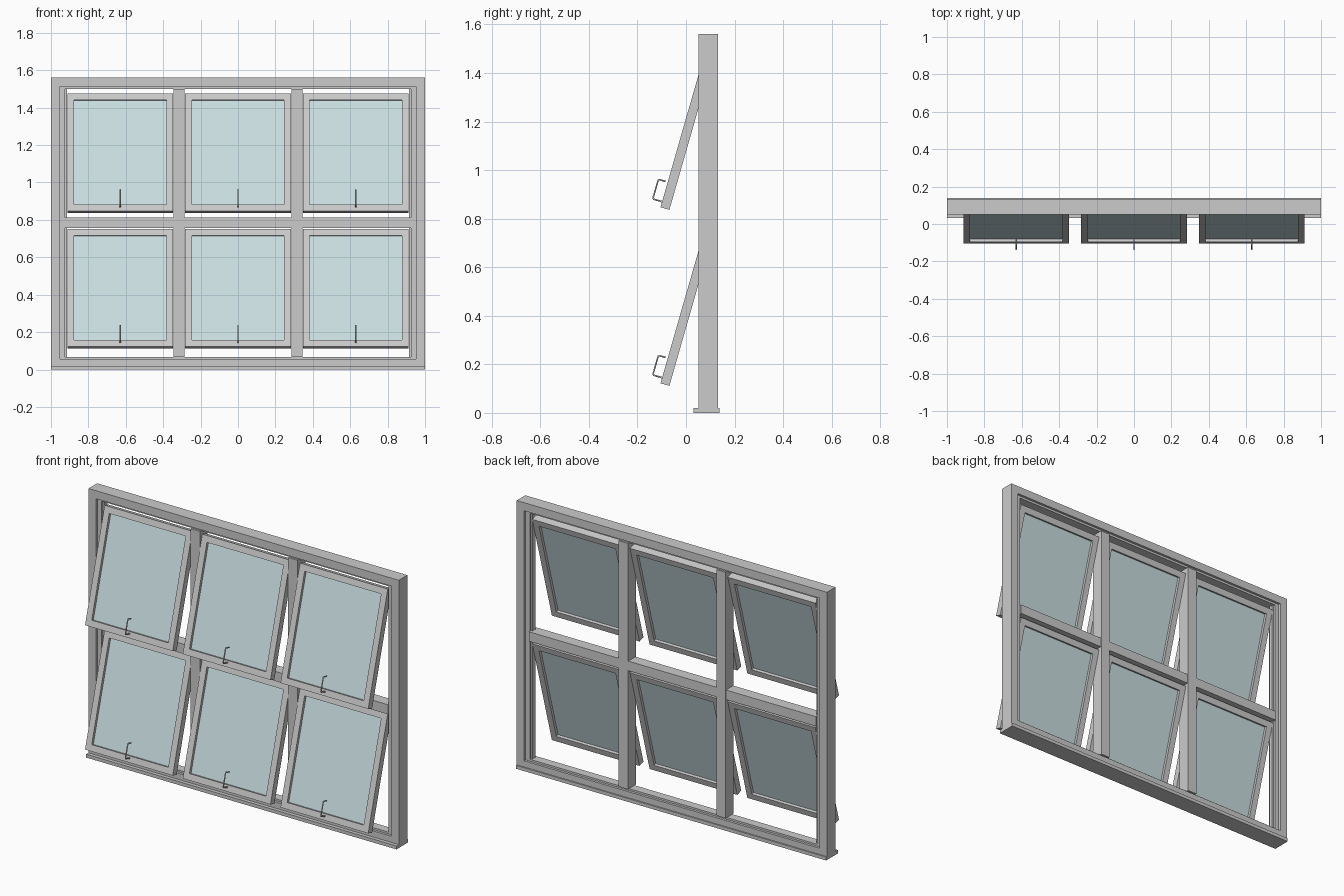
import bpy, bmesh, math
from mathutils import Matrix, Vector

if "Cube" in bpy.data.objects:
    bpy.data.objects.remove(bpy.data.objects["Cube"])

TILT = Matrix.Rotation(math.radians(-16), 4, 'X')
W, L, T = 0.565, 0.655, 0.038      # sash width, length, thickness
STILE = 0.036


def boxes(name, spans, mat=None, matrix=None):
    """One object made of boxes given as (x0, x1, y0, y1, z0, z1)."""
    bm = bmesh.new()
    for x0, x1, y0, y1, z0, z1 in spans:
        m = Matrix.Translation(((x0 + x1) / 2, (y0 + y1) / 2, (z0 + z1) / 2))
        m = m @ Matrix.Diagonal((x1 - x0, y1 - y0, z1 - z0, 1))
        bmesh.ops.create_cube(bm, size=1, matrix=m)
    me = bpy.data.meshes.new(name)
    bm.to_mesh(me)
    bm.free()
    ob = bpy.data.objects.new(name, me)
    bpy.context.collection.objects.link(ob)
    if mat:
        me.materials.append(mat)
    if matrix:
        ob.matrix_world = matrix
    return ob


glass = bpy.data.materials.new("glass")
glass.diffuse_color = (0.6, 0.74, 0.77, 1)
glass.use_nodes = True
glass.node_tree.nodes["Principled BSDF"].inputs["Base Color"].default_value = glass.diffuse_color

# Sill and outer frame
boxes("sill", [(-1, 1, 0.031, 0.138, 0, 0.02)])
for s, side in ((-1, "left"), (1, "right")):
    def span(a, b, *rest):
        return (min(s * a, s * b), max(s * a, s * b), *rest)
    boxes(side + "_jamb", [span(0.952, 1, 0.052, 0.131, 0.02, 1.56)])
    boxes(side + "_jamb_stop", [span(0.925, 0.952, 0.066, 0.117, 0.056, 1.513),
                                span(0.915, 0.925, 0.08, 0.105, 0.067, 1.50)])
boxes("head", [(-0.952, 0.952, 0.052, 0.131, 1.513, 1.56)])
boxes("head_stop", [(-0.925, 0.925, 0.066, 0.117, 1.50, 1.513)])
boxes("bottom_rail", [(-0.952, 0.952, 0.052, 0.131, 0.02, 0.056)])
boxes("bottom_stop", [(-0.925, 0.925, 0.066, 0.117, 0.056, 0.067)])

# Mullions and transoms
for x in (-0.315, 0.315):
    boxes("mullion", [(x - 0.03, x + 0.03, 0.055, 0.128, 0.067, 1.50)])
for x0, x1 in ((-0.925, -0.345), (-0.285, 0.285), (0.345, 0.925)):
    boxes("transom", [(x0, x1, 0.058, 0.125, 0.757, 0.813)])


def handle(matrix):
    cu = bpy.data.curves.new("handle", 'CURVE')
    cu.dimensions = '3D'
    cu.bevel_depth = 0.004
    cu.bevel_resolution = 1
    cu.use_fill_caps = True
    pts = [(0, 0.0), (0.0, -0.036), (0.004, -0.04),
           (0.08, -0.04), (0.084, -0.036), (0.084, -0.009)]
    sp = cu.splines.new('POLY')
    sp.points.add(len(pts) - 1)
    for p, (u, y) in zip(sp.points, pts):
        p.co = (0, y, 0.024 + u, 1)
    ob = bpy.data.objects.new("handle", cu)
    bpy.context.collection.objects.link(ob)
    ob.matrix_world = matrix


# Six tilted sashes, placed by their lower front edge
h = W / 2
for z in (0.122, 0.847):
    for x in (-0.63, 0, 0.63):
        m = Matrix.Translation(Vector((x, -0.105, z))) @ TILT
        boxes("sash_frame", [(-h, -h + STILE, 0, T, 0, L),
                             (h - STILE, h, 0, T, 0, L),
                             (-h + STILE, h - STILE, 0, T, 0, STILE),
                             (-h + STILE, h - STILE, 0, T, L - STILE, L)], None, m)
        g = STILE - 0.005
        boxes("pane", [(-h + g, h - g, 0.016, 0.022, g, L - g)], glass, m)
        handle(m)
